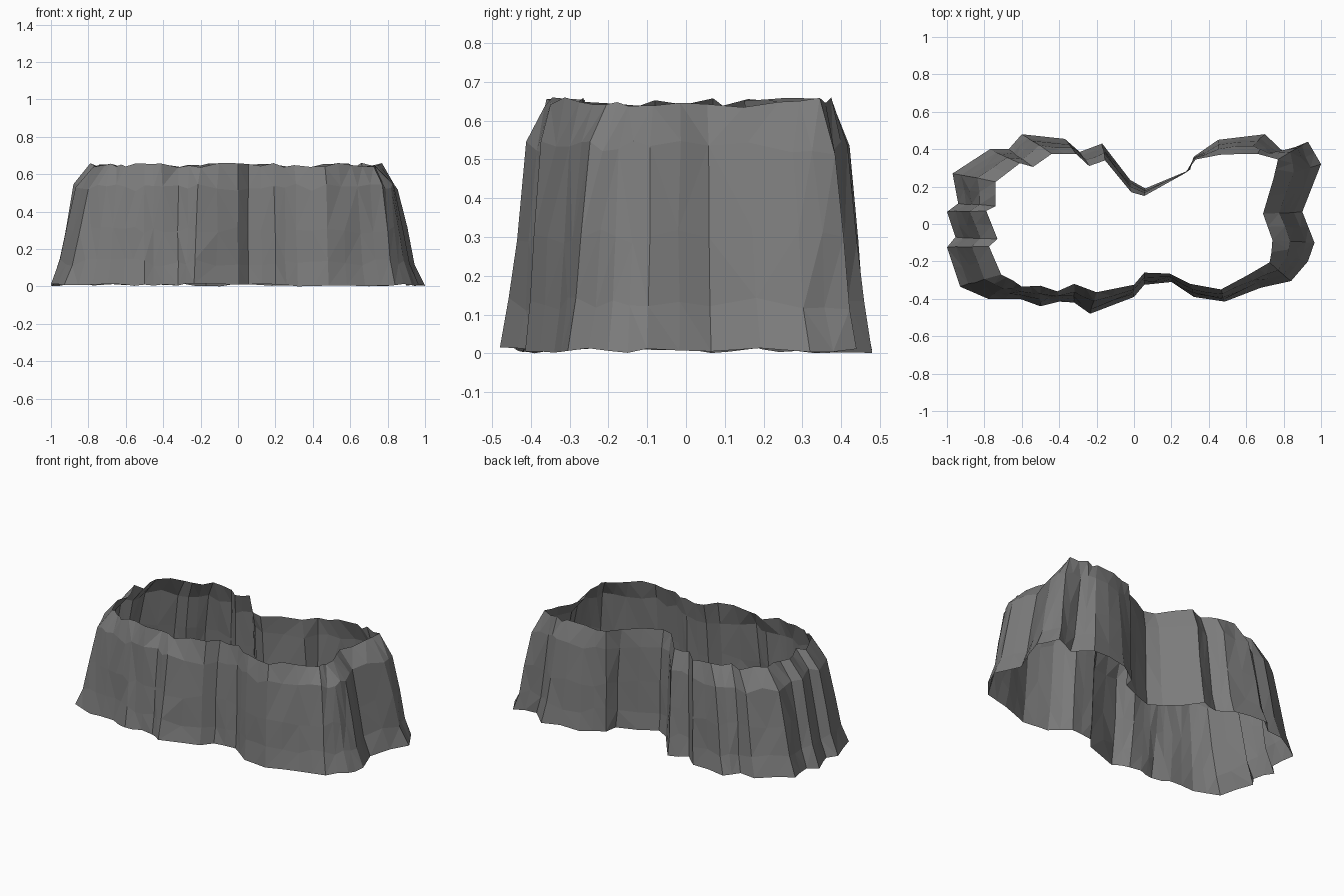
import bpy, bmesh, random
from mathutils import Vector

if "Cube" in bpy.data.objects:
    bpy.data.objects.remove(bpy.data.objects["Cube"])

random.seed(4)

# Cliff folds, counter-clockwise: base x, base y, rim x, rim y
FOLDS = [
    (1., .32, .745, .24), (.93, .44, .77, .345), (.80, .385, .66, .375),
    (.70, .48, .59, .375), (.45, .45, .46, .37), (.32, .36, .33, .345),
    (.30, .29, .27, .27), (.06, .19, .055, .15),
    (-.02, .235, -.015, .17), (-.17, .43, -.155, .34),
    (-.29, .385, -.24, .31), (-.37, .455, -.31, .375), (-.60, .48, -.44, .375),
    (-.67, .40, -.54, .305), (-.77, .40, -.61, .325), (-.97, .27, -.74, .225),
    (-.94, .11, -.74, .095), (-1., .065, -.79, .07), (-.955, -.07, -.73, -.08),
    (-1., -.125, -.775, -.12), (-.93, -.335, -.71, -.27),
    (-.78, -.40, -.65, -.30), (-.61, -.40, -.60, -.335), (-.50, -.44, -.50, -.33),
    (-.40, -.415, -.41, -.36), (-.32, -.42, -.32, -.32),
    (-.235, -.48, -.20, -.365), (0., -.39, 0., -.325),
    (.055, -.325, .055, -.26), (.20, -.31, .19, -.265), (.32, -.39, .30, -.32),
    (.485, -.415, .465, -.35), (.68, -.34, .605, -.275),
    (.84, -.305, .725, -.205), (.93, -.20, .735, -.15),
    (.965, -.10, .74, -.085), (.90, .065, .69, .055),
]
# Wall profile: height, share of the way from base outline to rim outline
PROFILE = [(.008, 0), (.13, .21), (.30, .36), (.53, .58), (.645, 1)]


def column(bm, fold, rough):
    """One vertical line of the rock face, with slight roughness."""
    base, rim = Vector(fold[:2]), Vector(fold[2:])
    verts = []
    for i, (z, t) in enumerate(PROFILE):
        p = base.lerp(rim, t)
        if 0 < i < len(PROFILE) - 1:
            p += Vector((random.uniform(-rough, rough), random.uniform(-rough, rough)))
            dz = random.uniform(-.02, .02)
        else:
            dz = random.uniform(-.008, .008) if i == 0 else random.uniform(-.010, .016)
        verts.append(bm.verts.new((p.x, p.y, z + dz)))
    return verts


# Open ring of cliff: each fold plus an in-between column
bm = bmesh.new()
columns = []
for a, b in zip(FOLDS, FOLDS[1:] + FOLDS[:1]):
    columns.append(column(bm, a, .003))
    if (Vector(a[:2]) - Vector(b[:2])).length > .1:
        columns.append(column(bm, [(p + q) / 2 for p, q in zip(a, b)], .006))

for c, d in zip(columns, columns[1:] + columns[:1]):
    for i in range(len(PROFILE) - 1):
        bm.faces.new((c[i], d[i], d[i + 1], c[i + 1]))
bmesh.ops.triangulate(bm, faces=bm.faces[:])

mesh = bpy.data.meshes.new("cliff_wall")
bm.to_mesh(mesh)
bm.free()
# Rest the lowest point on the ground
low = min(v.co.z for v in mesh.vertices)
for v in mesh.vertices:
    v.co.z -= low

# Dark grey rock
rock = bpy.data.materials.new("dark_rock")
rock.diffuse_color = (.2, .2, .2, 1)
rock.use_nodes = True
rock.node_tree.nodes["Principled BSDF"].inputs["Base Color"].default_value = rock.diffuse_color
mesh.materials.append(rock)
bpy.context.collection.objects.link(bpy.data.objects.new("cliff_wall", mesh))
